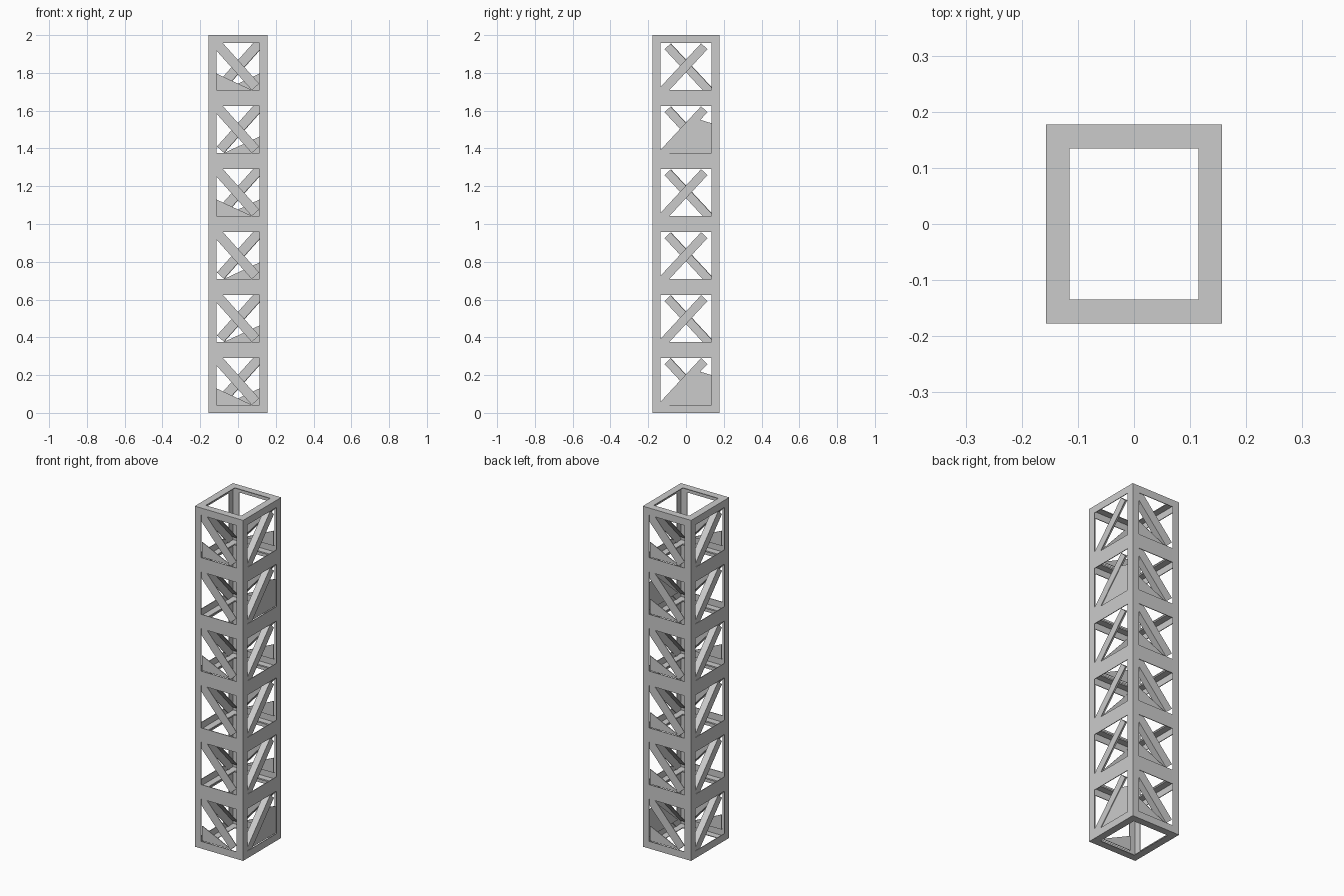
import bpy, bmesh
from mathutils import Vector

if "Cube" in bpy.data.objects:
    bpy.data.objects.remove(bpy.data.objects["Cube"])

HX, HY, H = 0.157, 0.177, 2.0
W, T = 0.042, 0.004          # angle-bar flange width and thickness
BAYS = 6
BH = H / BAYS

# each side: outward normal, direction to the right seen from outside, half width, distance
SIDES = {
    "front": (Vector((0, -1, 0)), Vector((1, 0, 0)), HX, HY),
    "right": (Vector((1, 0, 0)), Vector((0, 1, 0)), HY, HX),
    "back": (Vector((0, 1, 0)), Vector((-1, 0, 0)), HX, HY),
    "left": (Vector((-1, 0, 0)), Vector((0, -1, 0)), HY, HX),
}


def point(side, u, z, depth):
    n, r, half, dist = SIDES[side]
    return r * u + n * (dist - depth) + Vector((0, 0, z))


def prism(bm, ring_a, ring_b):
    a = [bm.verts.new(p) for p in ring_a]
    b = [bm.verts.new(p) for p in ring_b]
    bm.faces.new(a)
    bm.faces.new(b[::-1])
    for i in range(len(a)):
        j = (i + 1) % len(a)
        bm.faces.new((a[i], b[i], b[j], a[j]))


def angle_bar(bm, side, start, end, across, width=W, inset=0.0):
    """L-shaped bar: one flange lies in the side, the other points inward."""
    across = Vector(across).normalized()
    profile = [(0, inset), (width, inset), (width, inset + T), (T, inset + T), (T, W), (0, W)]
    rings = [[point(side, e[0] + across.x * s, e[1] + across.y * s, d)
              for s, d in profile] for e in (start, end)]
    prism(bm, *rings)


def plate(bm, side, pts, depth):
    prism(bm, [point(side, u, z, depth) for u, z in pts],
          [point(side, u, z, depth + T) for u, z in pts])


def finish(bm, name):
    bmesh.ops.recalc_face_normals(bm, faces=bm.faces[:])
    me = bpy.data.meshes.new(name)
    bm.to_mesh(me)
    bm.free()
    bpy.context.collection.objects.link(bpy.data.objects.new(name, me))


# gusset plates: side -> (bays, height of the slanted edge)
GUSSETS = {"front": ((0, 3, 5), 0.13), "back": (range(BAYS), 0.13), "right": ((0, 4), None)}

for side, (n, r, half, dist) in SIDES.items():
    # corner post
    bm = bmesh.new()
    angle_bar(bm, side, (-half, 0), (-half, H), (1, 0))
    finish(bm, side + "_corner_post")

    # rails at the bottom and top of each bay
    bm = bmesh.new()
    for i in range(BAYS):
        z = i * BH
        angle_bar(bm, side, (-half, z), (half, z), (0, 1))
        angle_bar(bm, side, (-half, z + BH), (half, z + BH), (0, -1))
    finish(bm, side + "_rails")

    # diagonal braces, falling on front and back, rising on the two flanks
    bm = bmesh.new()
    inner = half - W
    for i in range(BAYS):
        z = i * BH
        if side in ("front", "back"):
            a, b = Vector((-inner - 0.025, z + 0.28)), Vector((inner - 0.042, z + W))
            d = b - a
            across = (-d.y, d.x)
            width = 0.052
        else:
            a, b = Vector((-half + 0.015, z + 0.03)), Vector((inner - 0.055, z + 0.29))
            d = b - a
            across = (d.y, -d.x)
            width = 0.046
        angle_bar(bm, side, a, b, across, width, 0.003)
    finish(bm, side + "_braces")

    # gusset plates under the braces
    if side in GUSSETS:
        bays, top = GUSSETS[side]
        bm = bmesh.new()
        for i in bays:
            z = i * BH
            if top:
                pts = [(-inner, z + W), (inner - 0.04, z + W), (-inner, z + top)]
            else:
                pts = [(-inner, z + W), (inner, z + W), (inner, z + 0.2), (0.07, z + 0.22)]
            plate(bm, side, pts, 2 * T)
        finish(bm, side + "_gussets")
